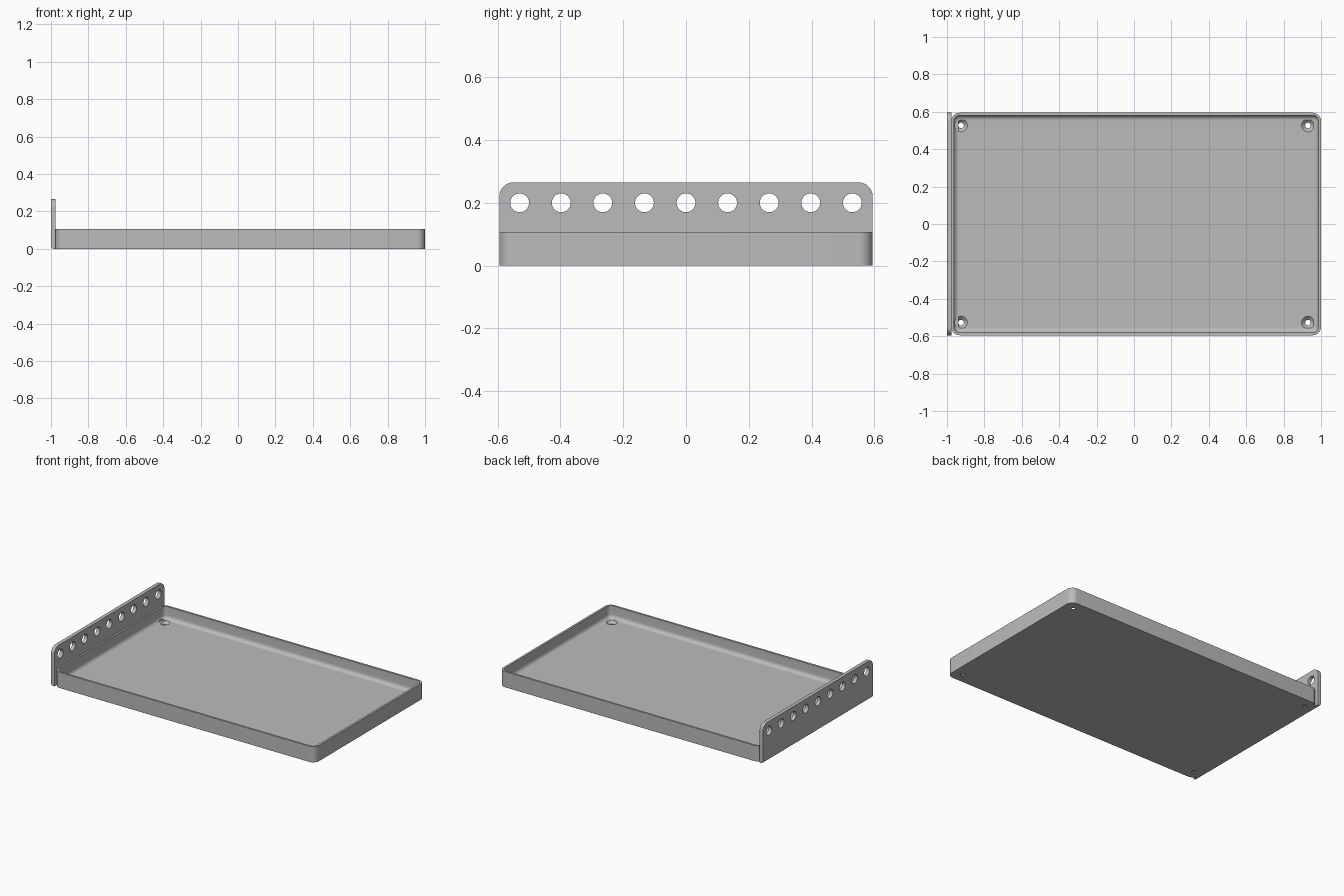
import bpy, bmesh, math
from mathutils import Matrix

if "Cube" in bpy.data.objects:
    bpy.data.objects.remove(bpy.data.objects["Cube"], do_unlink=True)

grey = bpy.data.materials.new("plain grey")
grey.use_nodes = True
GREY = (0.5, 0.5, 0.5, 1)
grey.diffuse_color = GREY
grey.node_tree.nodes["Principled BSDF"].inputs["Base Color"].default_value = GREY

X0, X1, Y = -0.977, 1.0, 0.595
TRAY_H, WALL, FLOOR, FILLET, CORNER = 0.107, 0.014, 0.022, 0.026, 0.045
PLATE_H, PLATE_T = 0.265, 0.025


def finish(bm, name):
    bmesh.ops.recalc_face_normals(bm, faces=bm.faces)
    mesh = bpy.data.meshes.new(name)
    bm.to_mesh(mesh)
    bm.free()
    mesh.materials.append(grey)
    obj = bpy.data.objects.new(name, mesh)
    bpy.context.collection.objects.link(obj)
    return obj


def add_cone(bm, r1, r2, depth, matrix):
    bmesh.ops.create_cone(bm, cap_ends=True, segments=32, radius1=r1,
                          radius2=r2, depth=depth, matrix=matrix)


def drill(obj, cutter):
    cutter.hide_render = True
    cutter.hide_viewport = True
    cut = obj.modifiers.new("holes", "BOOLEAN")
    cut.object = cutter
    cut.solver = "EXACT"


def smooth(obj):
    bpy.ops.object.select_all(action="DESELECT")
    obj.select_set(True)
    bpy.context.view_layer.objects.active = obj
    for mod in list(obj.modifiers):
        bpy.ops.object.modifier_apply(modifier=mod.name)
    bpy.ops.object.shade_smooth_by_angle(angle=math.radians(30))


def rounded_ring(bm, inset, z, steps=8):
    """Rounded rectangle of vertices, moved in from the tray outline."""
    r = CORNER - inset
    ring = []
    corners = [(X1, Y), (X0, Y), (X0, -Y), (X1, -Y)]
    for q, (cx, cy) in enumerate(corners):
        cx += CORNER if cx < 0 else -CORNER
        cy += CORNER if cy < 0 else -CORNER
        for i in range(steps + 1):
            a = math.pi / 2 * (q + i / steps)
            ring.append(bm.verts.new((cx + r * math.cos(a), cy + r * math.sin(a), z)))
    return ring


# Tray: rings running up the outside, over the rim and down a filleted inside
bm = bmesh.new()
section = [(0, 0), (0, TRAY_H), (WALL, TRAY_H)]
for i in range(7):
    a = math.pi / 2 * i / 6
    section.append((WALL + FILLET * (1 - math.cos(a)),
                    FLOOR + FILLET * (1 - math.sin(a))))
rings = [rounded_ring(bm, inset, z) for inset, z in section]
for lower, upper in zip(rings, rings[1:]):
    n = len(lower)
    for i in range(n):
        j = (i + 1) % n
        bm.faces.new((lower[i], lower[j], upper[j], upper[i]))
bm.faces.new(rings[0])
bm.faces.new(rings[-1])
tray = finish(bm, "tray")

# Countersunk screw holes in the tray corners
bm = bmesh.new()
for x in (-0.925, 0.93):
    for y in (-0.527, 0.527):
        add_cone(bm, 0.015, 0.034, FLOOR - 0.004,
                 Matrix.Translation((x, y, 0.005 + FLOOR / 2 - 0.003)))
        add_cone(bm, 0.015, 0.015, 0.1, Matrix.Translation((x, y, 0)))
        add_cone(bm, 0.034, 0.034, 0.02,
                 Matrix.Translation((x, y, FLOOR + 0.01)))
screw_cutter = finish(bm, "screw_hole_cutter")
union = screw_cutter.modifiers
drill(tray, screw_cutter)
tray.modifiers["holes"].use_self = True

# End plate: rounded top corners and a softened lower outer edge
bm = bmesh.new()
bmesh.ops.create_cube(bm, size=1, matrix=Matrix.Translation((-1 + PLATE_T / 2, 0, PLATE_H / 2))
                      @ Matrix.Diagonal((PLATE_T, 2 * Y, PLATE_H, 1)))


def bevel_edges(test, width):
    edges = [e for e in bm.edges if all(test(v.co) for v in e.verts)]
    bmesh.ops.bevel(bm, geom=edges, offset=width, segments=8,
                    profile=0.5, affect="EDGES")


bevel_edges(lambda c: c.z < 0.01 and c.x < -0.99, 0.014)
for side in (-1, 1):
    bevel_edges(lambda c: c.z > 0.2 and c.y * side > 0.5, 0.045)
end_plate = finish(bm, "end_plate")

# Row of round holes along the end plate
bm = bmesh.new()
for i in range(-4, 5):
    add_cone(bm, 0.03, 0.03, 0.2, Matrix.Translation((-0.99, i * 0.1325, 0.2))
             @ Matrix.Rotation(math.pi / 2, 4, "Y"))
drill(end_plate, finish(bm, "plate_hole_cutter"))

for part in (tray, end_plate):
    smooth(part)
